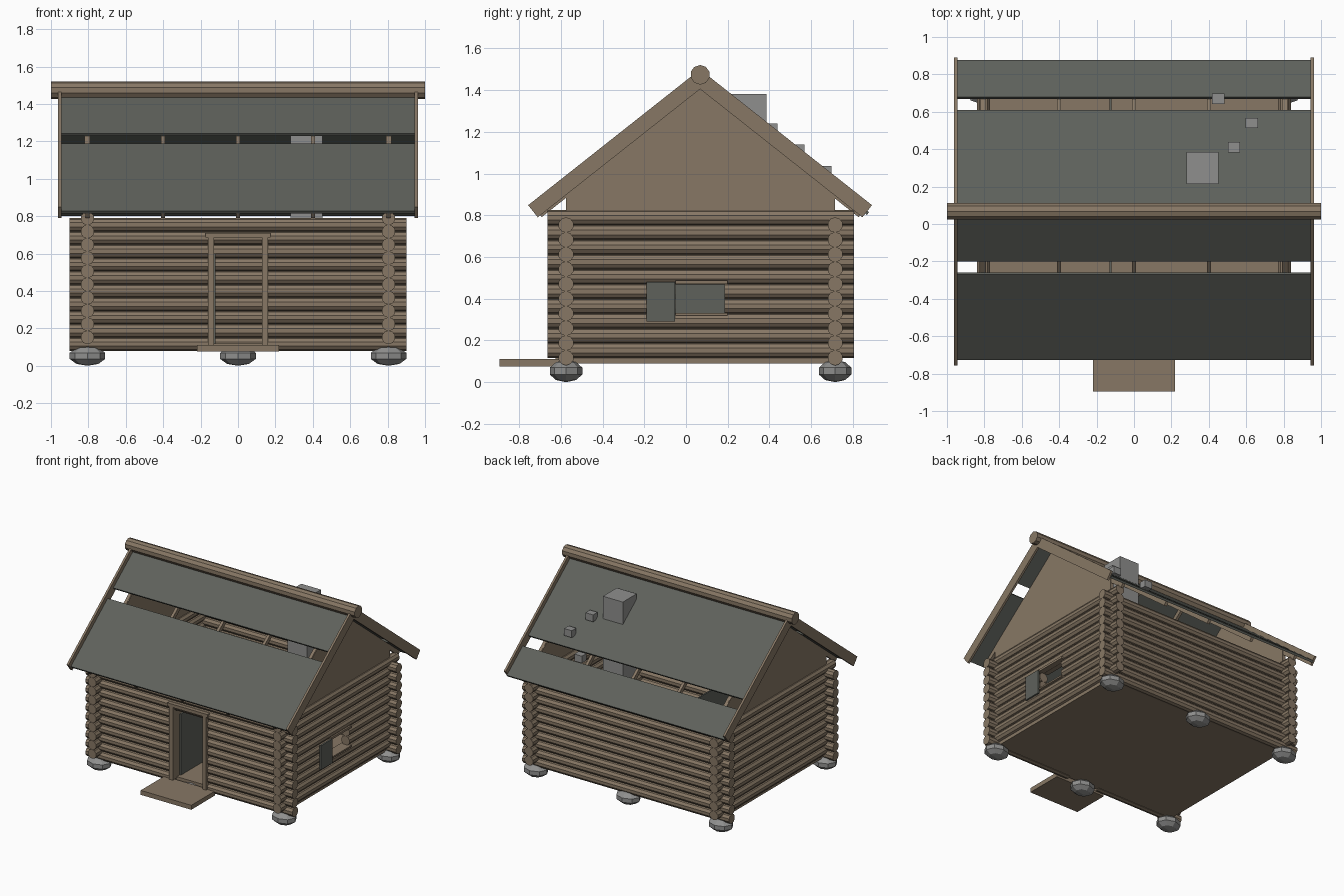
import bpy, bmesh, math
from mathutils import Matrix, Vector

if "Cube" in bpy.data.objects:
    bpy.data.objects.remove(bpy.data.objects["Cube"])

def material(name, rgb):
    m = bpy.data.materials.new(name)
    m.diffuse_color = (*rgb, 1)
    m.use_nodes = True
    m.node_tree.nodes["Principled BSDF"].inputs["Base Color"].default_value = m.diffuse_color
    return m

WOOD = material("weathered wood", (0.245, 0.187, 0.130))
SLATE = material("dark slate boards", (0.112, 0.120, 0.105))
STONE = material("grey stone", (0.275, 0.275, 0.270))

def finish(bm, name, mat):
    bmesh.ops.recalc_face_normals(bm, faces=bm.faces)
    me = bpy.data.meshes.new(name)
    bm.to_mesh(me)
    bm.free()
    me.materials.append(mat)
    ob = bpy.data.objects.new(name, me)
    bpy.context.collection.objects.link(ob)
    return ob

def add_box(bm, x0, x1, y0, y1, z0, z1):
    mat = Matrix.Translation(((x0 + x1) / 2, (y0 + y1) / 2, (z0 + z1) / 2)) \
        @ Matrix.Diagonal((x1 - x0, y1 - y0, z1 - z0, 1))
    bmesh.ops.create_cube(bm, size=1, matrix=mat)

def box(name, mat, *dims):
    bm = bmesh.new()
    add_box(bm, *dims)
    return finish(bm, name, mat)

def add_log(bm, a, b, r, sides=10):
    a, b = Vector(a), Vector(b)
    rot = (b - a).to_track_quat('Z', 'Y').to_matrix().to_4x4()
    bmesh.ops.create_cone(bm, cap_ends=True, segments=sides, radius1=r, radius2=r,
                          depth=(b - a).length, matrix=Matrix.Translation((a + b) / 2) @ rot)

def add_prism(bm, profile, x0, x1):
    # extrude a (y, z) outline along x
    a = [bm.verts.new((x0, y, z)) for y, z in profile]
    f = bm.faces.new(a)
    ext = bmesh.ops.extrude_face_region(bm, geom=[f])
    bmesh.ops.translate(bm, vec=(x1 - x0, 0, 0),
                        verts=[v for v in ext["geom"] if isinstance(v, bmesh.types.BMVert)])

# ---- log walls: alternating courses with notched corners ----
R, STEP, ROWS = 0.037, 0.0707, 10
WX, YF, YB = 0.805, -0.575, 0.715
MID = 0.0675

bm = bmesh.new()
for k in range(ROWS):
    z = 0.117 + k * STEP
    if k <= 7:  # doorway gap
        add_log(bm, (-0.9, YF, z), (-0.135, YF, z), R)
        add_log(bm, (0.135, YF, z), (0.9, YF, z), R)
    else:
        add_log(bm, (-0.9, YF, z), (0.9, YF, z), R)
finish(bm, "front_wall_logs", WOOD)

bm = bmesh.new()
for k in range(ROWS):
    z = 0.117 + k * STEP
    add_log(bm, (-0.9, YB, z), (0.9, YB, z), R)
finish(bm, "back_wall_logs", WOOD)

for side, name in ((-1, "left_wall_logs"), (1, "right_wall_logs")):
    bm = bmesh.new()
    for k in range(ROWS):
        z = 0.152 + k * STEP
        x = side * WX
        if side == 1 and k in (3, 4):  # window gap
            add_log(bm, (x, -0.665, z), (x, -0.05, z), R)
            add_log(bm, (x, 0.185, z), (x, 0.805, z), R)
        else:
            add_log(bm, (x, -0.665, z), (x, 0.805, z), R)
    finish(bm, name, WOOD)

# ---- floor, step, foundation stones ----
box("floor", WOOD, -0.81, 0.81, YF, YB, 0.09, 0.12)
box("door_step", WOOD, -0.22, 0.22, -0.895, -0.6, 0.075, 0.11)
for x in (-WX, 0, WX):
    for y in (YF, YB):
        bm = bmesh.new()
        bmesh.ops.create_uvsphere(bm, u_segments=8, v_segments=5, radius=1,
                                  matrix=Matrix.Translation((x, y, 0.053))
                                  @ Matrix.Diagonal((0.1, 0.082, 0.053, 1)))
        finish(bm, "foundation_stone", STONE)

# ---- door frame and inner board panel ----
bm = bmesh.new()
for s in (-1, 1):
    add_box(bm, s * 0.145 - 0.016, s * 0.145 + 0.016, -0.625, -0.53, 0.11, 0.69)
add_box(bm, -0.175, 0.175, -0.63, -0.53, 0.685, 0.71)
finish(bm, "door_frame", WOOD)
box("inner_panel", SLATE, -0.132, -0.12, -0.54, 0.68, 0.12, 0.6)

# ---- window frame and shutter ----
bm = bmesh.new()
add_box(bm, 0.765, 0.848, -0.05, 0.2, 0.47, 0.487)
add_box(bm, 0.765, 0.848, -0.05, 0.2, 0.32, 0.332)
finish(bm, "window_frame", WOOD)
box("window_shutter", SLATE, 0.843, 0.857, -0.19, -0.052, 0.29, 0.48)

# ---- roof: coordinates along (h) and below (t) the slope line ----
ANG = math.radians(38.3)
C, S, TOP = math.cos(ANG), math.sin(ANG), 1.499

def slope_piece(bm, side, h0, h1, t0, t1, x0, x1):
    def p(h, t):
        s = (h + t0 * S) / C
        return (MID + side * (s * C - t * S), TOP - s * S - t * C)
    add_prism(bm, [p(h0, t0), p(h1, t0), p(h1, t1), p(h0, t1)], x0, x1)

panels = (("front_lower_roof", -1, 0.3375, 0.795), ("front_upper_roof", -1, 0, 0.2675),
          ("back_upper_roof", 1, 0, 0.5425), ("back_lower_roof", 1, 0.6125, 0.81))
for name, side, h0, h1 in panels:
    bm = bmesh.new()
    slope_piece(bm, side, h0, h1, 0.035, 0.052, -0.946, 0.946)
    finish(bm, name, SLATE)

for sx, name in ((-1, "left_barge_boards"), (1, "right_barge_boards")):
    bm = bmesh.new()
    for side in (-1, 1):
        slope_piece(bm, side, 0, 0.824, 0, 0.074, sx * 0.945, sx * 0.962)
    finish(bm, name, WOOD)

bm = bmesh.new()
for x in (-0.805, -0.4, 0, 0.4, 0.805):
    for side in (-1, 1):
        slope_piece(bm, side, 0, 0.78, 0.052, 0.085, x - 0.011, x + 0.011)
finish(bm, "rafters", WOOD)

bm = bmesh.new()
add_log(bm, (-1, MID, 1.473), (1, MID, 1.473), 0.047, 10)
finish(bm, "ridge_log", WOOD)

# ---- gable walls ----
apex = TOP - 0.068
eave = apex - (YB - MID) * S / C
for sx, name in ((-1, "left_gable"), (1, "right_gable")):
    bm = bmesh.new()
    add_prism(bm, [(YF, 0.79), (YB, 0.79), (YB, eave), (MID, apex), (YF, eave)],
              sx * 0.79, sx * 0.82)
    finish(bm, name, WOOD)

# ---- chimney and fallen blocks ----
box("chimney", STONE, 0.28, 0.453, 0.213, 0.385, 0.12, 1.38)
for x, y, z in ((0.535, 0.41, 1.24), (0.63, 0.54, 1.14), (0.45, 0.67, 1.037)):
    box("fallen_block", STONE, x - 0.033, x + 0.033, y - 0.028, y + 0.028, z - 0.055, z)
